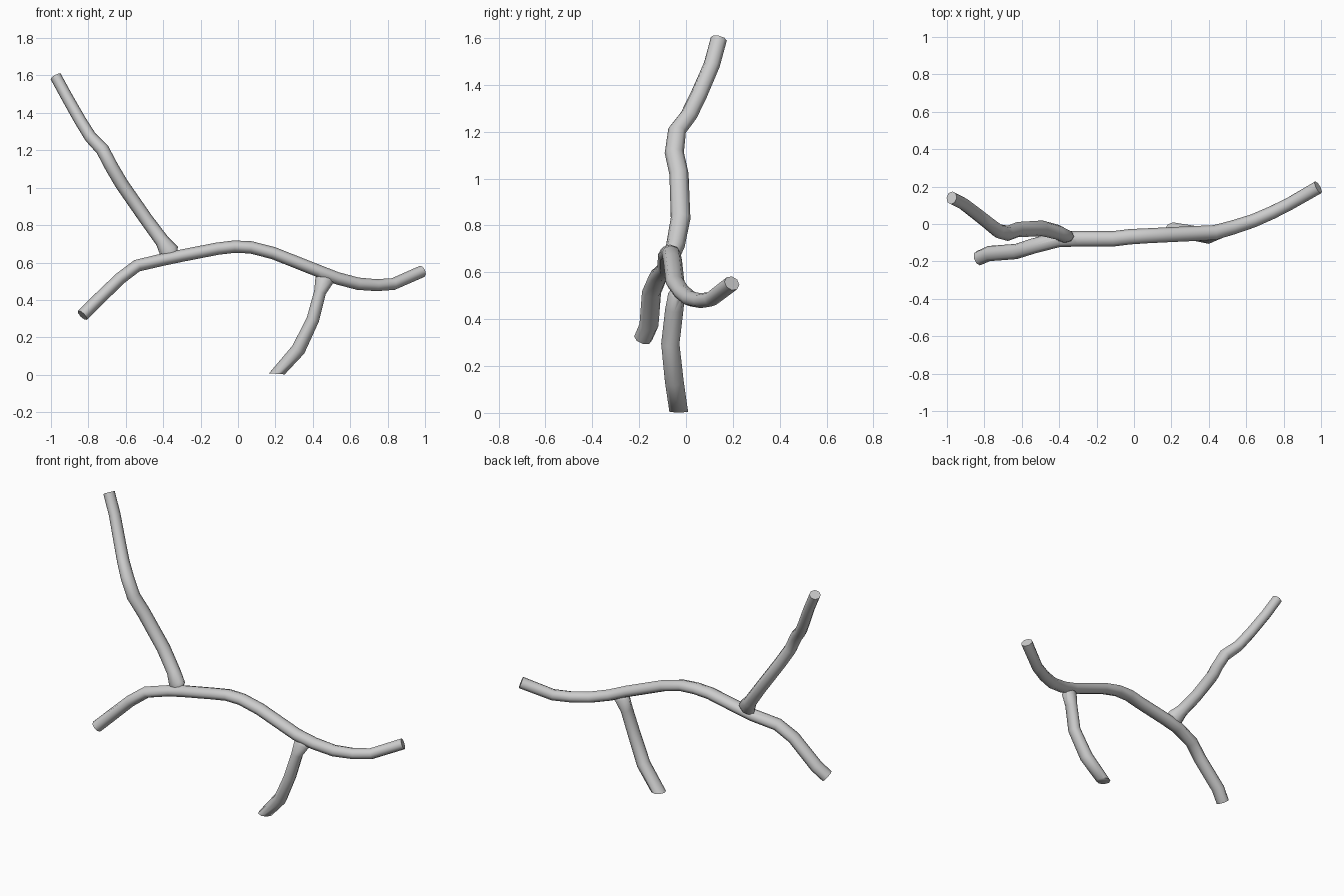
import bpy, bmesh, math
from mathutils import Vector

SIDES = 8


def limb(name, pts, end_dir=None):
    """Capped tube; each point is (x, y, z, depth radius, in-plane radius)."""
    P = [Vector(p[:3]) for p in pts]
    bm = bmesh.new()
    rings = []
    for i, p in enumerate(pts):
        if i == 0 and end_dir:
            t = Vector(end_dir)
        else:
            a = (P[i] - P[i - 1]).normalized() if i else Vector()
            b = (P[i + 1] - P[i]).normalized() if i < len(P) - 1 else Vector()
            t = a + b
        t.normalize()
        y = Vector((0, 1, 0))
        u = (y - t * y.dot(t)).normalized()
        v = t.cross(u)
        rings.append([bm.verts.new(P[i] + u * p[3] * math.cos(k * math.tau / SIDES)
                                   + v * p[4] * math.sin(k * math.tau / SIDES))
                      for k in range(SIDES)])
    for r, s in zip(rings, rings[1:]):
        for k in range(SIDES):
            n = (k + 1) % SIDES
            bm.faces.new((r[k], r[n], s[n], s[k]))
    bm.faces.new(rings[0][::-1])
    bm.faces.new(rings[-1])
    bmesh.ops.recalc_face_normals(bm, faces=bm.faces)
    me = bpy.data.meshes.new(name)
    bm.to_mesh(me)
    bm.free()
    ob = bpy.data.objects.new(name, me)
    bpy.context.collection.objects.link(ob)
    return ob


# Long main limb, lower left tip to right tip
branch = limb("branch", [
    (-.832, -.183, .318, .040, .034), (-.775, -.158, .375, .041, .034),
    (-.63, -.147, .515, .041, .033), (-.54, -.118, .583, .041, .033),
    (-.40, -.082, .616, .041, .033), (-.30, -.079, .637, .042, .033),
    (-.11, -.079, .674, .041, .033), (-.02, -.068, .685, .041, .033),
    (.07, -.063, .681, .040, .033), (.19, -.057, .650, .040, .033),
    (.43, -.046, .555, .040, .033), (.53, -.018, .516, .038, .033),
    (.64, .018, .487, .036, .033), (.74, .062, .479, .035, .032),
    (.83, .107, .485, .034, .032), (.985, .196, .553, .036, .032)])

# Upper left limb, tip to flared base
upper = limb("upper_limb", [
    (-.975, .140, 1.595, .035, .031), (-.915, .110, 1.485, .035, .031),
    (-.843, .055, 1.358, .036, .032), (-.788, .012, 1.270, .037, .033),
    (-.725, -.038, 1.205, .039, .036), (-.675, -.050, 1.110, .041, .036),
    (-.622, -.030, 1.020, .041, .036), (-.49, -.023, .83, .042, .036),
    (-.405, -.045, .715, .040, .038), (-.368, -.066, .660, .036, .053),
    (-.355, -.078, .632, .022, .035)])

# Lower right limb, level cut foot to flared base
lower = limb("lower_limb", [
    (.208, -.031, .005, .040, .042), (.323, -.050, .135, .040, .038),
    (.400, -.067, .295, .039, .034), (.438, -.050, .440, .039, .032),
    (.462, -.040, .507, .036, .050), (.468, -.038, .530, .022, .030)],
    end_dir=(.07, 0, 1))

# Weld the limbs into one skin
bpy.context.view_layer.objects.active = branch
branch.select_set(True)
for part in (upper, lower):
    m = branch.modifiers.new("join", 'BOOLEAN')
    m.operation, m.solver, m.object = 'UNION', 'EXACT', part
    bpy.ops.object.modifier_apply(modifier=m.name)
    bpy.data.objects.remove(part, do_unlink=True)
bpy.ops.object.shade_smooth_by_angle(angle=math.radians(60))
